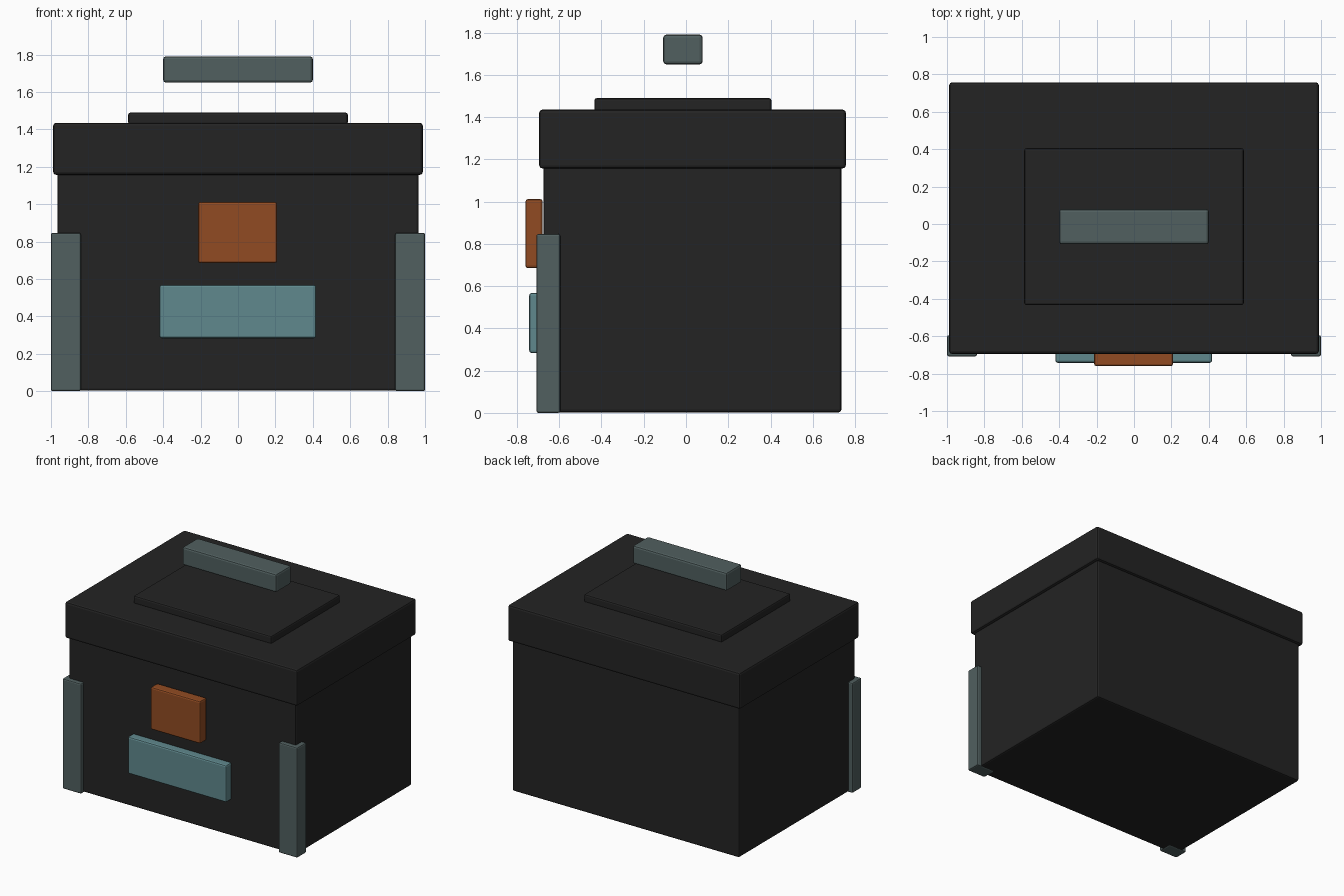
import bpy
import bmesh
from mathutils import Vector

if "Cube" in bpy.data.objects:
    bpy.data.objects.remove(bpy.data.objects["Cube"])


def material(name, rgb):
    m = bpy.data.materials.new(name)
    m.diffuse_color = (*rgb, 1.0)
    m.use_nodes = True
    m.node_tree.nodes["Principled BSDF"].inputs["Base Color"].default_value = m.diffuse_color
    return m


black = material("charcoal black", (0.017, 0.017, 0.017))
grey = material("slate grey", (0.082, 0.115, 0.115))
orange = material("rust orange", (0.285, 0.071, 0.016))
teal = material("dusty teal", (0.117, 0.25, 0.27))


def box(name, x, y, z, mat, bevel=0.012):
    """Rounded box spanning the given (min, max) ranges."""
    lo, hi = Vector((x[0], y[0], z[0])), Vector((x[1], y[1], z[1]))
    bm = bmesh.new()
    bmesh.ops.create_cube(bm, size=1.0)
    for v in bm.verts:
        v.co = Vector((c + 0.5) * (b - a) + a for c, a, b in zip(v.co, lo, hi))
    bmesh.ops.bevel(bm, geom=bm.edges[:], offset=bevel, segments=2,
                    profile=0.5, affect='EDGES')
    mesh = bpy.data.meshes.new(name)
    bm.to_mesh(mesh)
    bm.free()
    mesh.materials.append(mat)
    ob = bpy.data.objects.new(name, mesh)
    bpy.context.collection.objects.link(ob)
    return ob


# Main box, overhanging lid and raised panel on top
box("body", (-0.965, 0.965), (-0.675, 0.735), (0.003, 1.17), black)
box("lid", (-0.988, 0.988), (-0.695, 0.757), (1.157, 1.435), black, 0.015)
box("lid_panel", (-0.587, 0.587), (-0.434, 0.405), (1.425, 1.49), black)

# Handle bar hovering above the lid
box("handle", (-0.40, 0.40), (-0.108, 0.079), (1.65, 1.79), grey, 0.014)

# Front corner guards
for side, x in (("left", (-1.0, -0.84)), ("right", (0.84, 1.0))):
    box(side + "_corner_guard", x, (-0.708, -0.595), (0.0, 0.847), grey, 0.01)

# Front latch and label plate
box("latch", (-0.213, 0.209), (-0.76, -0.678), (0.685, 1.012), orange)
box("label_plate", (-0.42, 0.418), (-0.742, -0.67), (0.283, 0.568), teal)
